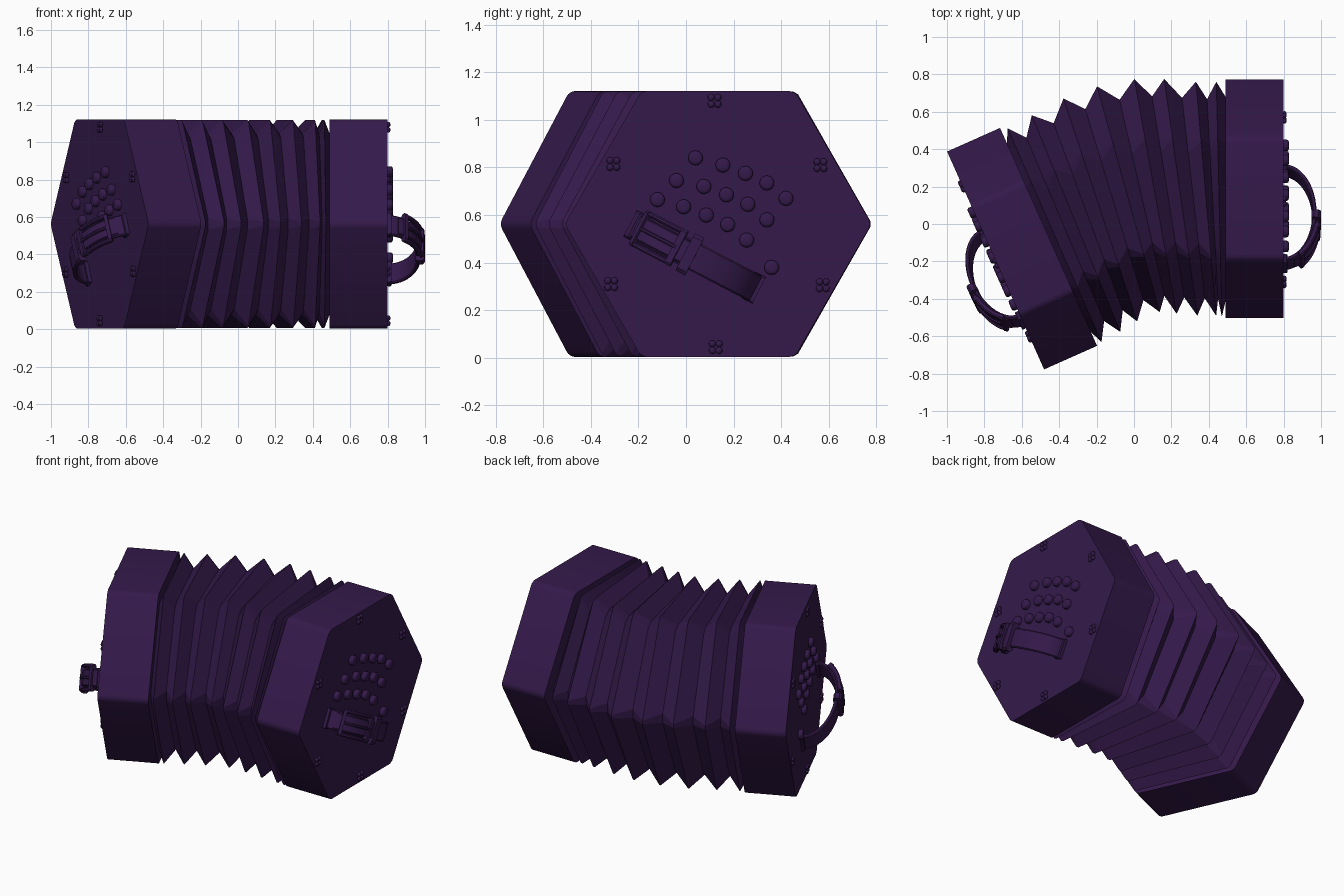
import bpy, bmesh
from math import sin, cos, pi, radians
from mathutils import Matrix, Vector

if "Cube" in bpy.data.objects:
    bpy.data.objects.remove(bpy.data.objects["Cube"])

mat = bpy.data.materials.new("dark_purple")
mat.diffuse_color = (0.035, 0.01, 0.07, 1)
mat.use_nodes = True
mat.node_tree.nodes["Principled BSDF"].inputs["Base Color"].default_value = mat.diffuse_color
ZC, R = 0.5625, 0.645

# Each end is built in local space: outer face at x = 0, outward is +x
RIGHT = Matrix.Translation((0.80, 0.135, ZC))
LEFT = (Matrix.Translation((-0.74, -0.195, ZC)) @ Matrix.Rotation(radians(24), 4, 'Z')
        @ Matrix.Scale(-1, 4, (1, 0, 0)))


def finish(name, bm, matrix=Matrix(), angle=35):
    bm.transform(matrix)
    bmesh.ops.recalc_face_normals(bm, faces=bm.faces[:])
    me = bpy.data.meshes.new(name)
    bm.to_mesh(me)
    bm.free()
    me.materials.append(mat)
    ob = bpy.data.objects.new(name, me)
    bpy.context.collection.objects.link(ob)
    bpy.ops.object.select_all(action='DESELECT')
    ob.select_set(True)
    bpy.context.view_layer.objects.active = ob
    bpy.ops.object.shade_smooth_by_angle(angle=radians(angle))
    return ob


def loft(bm, rings):
    """Skin a list of point rings and cap both ends."""
    vs = [[bm.verts.new(p) for p in ring] for ring in rings]
    n = len(vs[0])
    for a, b in zip(vs, vs[1:]):
        for i in range(n):
            bm.faces.new((a[i], a[(i + 1) % n], b[(i + 1) % n], b[i]))
    bm.faces.new(vs[0])
    bm.faces.new(vs[-1][::-1])


def hexagon(cut):
    """Unit hexagon with each corner clipped by the fraction cut."""
    c = [Vector((cos(i * pi / 3), sin(i * pi / 3))) for i in range(6)]
    return [c[i].lerp(c[(i + d) % 6], cut) for i in range(6) for d in (-1, 1)]


# Hexagonal end box
def end_box(name, matrix):
    bm = bmesh.new()
    c = [(R * cos(i * pi / 3), R * sin(i * pi / 3)) for i in range(6)]
    loft(bm, [[(x, y, z) for y, z in c] for x in (-0.31, 0)])
    long_edges = [e for e in bm.edges if abs(e.verts[0].co.x - e.verts[1].co.x) > 0.1]
    bmesh.ops.bevel(bm, geom=long_edges, offset=0.025, segments=4, profile=0.5, affect='EDGES')
    finish(name, bm, matrix)


# Domed finger buttons in three fanned rows plus one thumb button
BUTTONS = [(.04, .84), (.155, .81), (.25, .775), (.34, .735), (.42, .67),
           (-.04, .745), (.075, .72), (.17, .685), (.26, .645), (.34, .58),
           (-.12, .665), (-.01, .635), (.085, .60), (.175, .56), (.255, .495), (.36, .38)]
SCREWS = [(.12, 1.08), (.565, .81), (.575, .305), (.125, .045), (-.315, .31), (-.305, .815)]


def buttons(name, matrix):
    bm = bmesh.new()
    for y, z in BUTTONS:
        rings = []
        for x, r in ((-.01, .031), (.018, .031), (.025, .027), (.028, .018)):
            rings.append([(x, y - .135 + r * cos(a * pi / 10), z - ZC + r * sin(a * pi / 10))
                          for a in range(20)])
        loft(bm, rings)
    finish(name, bm, matrix, 50)


# Cross-slotted screw heads made of four lobes on a disc
def screws(name, matrix):
    bm = bmesh.new()
    for y, z in SCREWS:
        y, z = y - .135, z - ZC
        loft(bm, [[(x, y + .022 * cos(a * pi / 8), z + .022 * sin(a * pi / 8)) for a in range(16)]
                  for x in (-.005, .006)])
        for sy in (-1, 1):
            for sz in (-1, 1):
                m = (Matrix.Translation((.004, y + sy * .014, z + sz * .014))
                     @ Matrix.Diagonal((.012, .015, .015, 1)))
                bmesh.ops.create_uvsphere(bm, u_segments=10, v_segments=6, radius=1, matrix=m)
    finish(name, bm, matrix)


# Hand strap space: u along the strap, v across it, w away from the face
U = Vector((0, -.887, .462))
V = Vector((0, .462, .887))
W = Vector((1, 0, 0))
ORIGIN = Vector((0, .285 - .135, .295 - ZC))
LENGTH = .56


def arch(u, lift=0):
    a = u / LENGTH
    c = max(-1, min(1, 1 - 2 * a))
    return (u, .165 * (1 - c * c) ** .5 + lift)


def strap_path(a0, a1, n, lift=0):
    """Points along the arched strap between two arch angles."""
    return [arch(LENGTH / 2 * (1 - cos(a0 + (a1 - a0) * i / n)), lift) for i in range(n + 1)]


def ribbon(bm, path, v0, v1, t):
    """Sweep a flat bar of thickness t along a (u, w) path."""
    rings = []
    for i, p in enumerate(path):
        a, b = Vector(path[max(i - 1, 0)]), Vector(path[min(i + 1, len(path) - 1)])
        d = (b - a).normalized()
        nrm = Vector((-d.y, d.x)) * t / 2
        e = min(t * .3, (v1 - v0) * .3)
        ring = []
        for v, s in ((v0, -.5), (v0, .5), (v0 + e, 1), (v1 - e, 1),
                     (v1, .5), (v1, -.5), (v1 - e, -1), (v0 + e, -1)):
            q = Vector(p) + nrm * s
            ring.append(ORIGIN + U * q.x + V * v + W * q.y)
        rings.append(ring)
    loft(bm, rings)


def hand_strap(side, matrix):
    bm = bmesh.new()
    ribbon(bm, strap_path(0, pi, 24), -.06, .06, .022)
    # overlapping free tongue of the strap
    ribbon(bm, strap_path(pi * .52, pi * .93, 12, .018), -.05, .05, .016)
    finish(side + "_hand_strap", bm, matrix)

    bm = bmesh.new()
    a0, a1 = pi * .60, pi * .86
    for v in (-.083, .061):
        ribbon(bm, strap_path(a0, a1, 8, .018), v, v + .022, .03)
    for a in (a0, a1):
        ribbon(bm, strap_path(a - .05, a + .05, 2, .022), -.083, .083, .034)
    # prong and keeper loop
    ribbon(bm, strap_path(a0, a1, 6, .034), -.008, .008, .014)
    ribbon(bm, strap_path(pi * .50, pi * .55, 3, .01), -.088, .088, .05)
    finish(side + "_strap_buckle", bm, matrix)

    # anchor plates where the strap meets the box
    bm = bmesh.new()
    for u in (0, LENGTH):
        ribbon(bm, [(u - .025, .008), (u + .025, .008)], -.062, .062, .024)
    finish(side + "_strap_anchors", bm, matrix)


for side, m in (("right", RIGHT), ("left", LEFT)):
    end_box(side + "_end_box", m)
    buttons(side + "_buttons", m)
    screws(side + "_screws", m)
    hand_strap(side, m)

# Bellows: back and front corner of every fold ridge, valleys halfway between
RIDGES = [((.49, .78), (.49, -.51)), ((.44, .77), (.47, -.505)), ((.33, .77), (.44, -.50)),
          ((.16, .785), (.34, -.50)), ((0, .785), (.23, -.49)), ((-.2, .745), (.14, -.48)),
          ((-.38, .68), (.02, -.53)), ((-.55, .59), (-.07, -.585)), ((-.68, .52), (-.17, -.64)),
          ((-.72, .51), (-.2, -.66))]


def fold(back, front, scale, cut):
    b, f = Vector(back), Vector(front)
    mid, half = (b + f) / 2, (b - f) / 2 * scale
    return [(*(mid + half * p.x), ZC + R * scale * p.y) for p in hexagon(cut)]


VALLEY = .865
rings = [fold(*RIDGES[0], VALLEY, .05)]
for i in range(1, len(RIDGES) - 1):
    rings.append(fold(*RIDGES[i], .995, .02))
    if i < len(RIDGES) - 2:
        (b0, f0), (b1, f1) = RIDGES[i], RIDGES[i + 1]
        rings.append(fold((Vector(b0) + Vector(b1)) / 2, (Vector(f0) + Vector(f1)) / 2, VALLEY, .06))
rings.append(fold(*RIDGES[-1], VALLEY, .05))
bm = bmesh.new()
loft(bm, rings)
finish("bellows", bm, angle=15)
